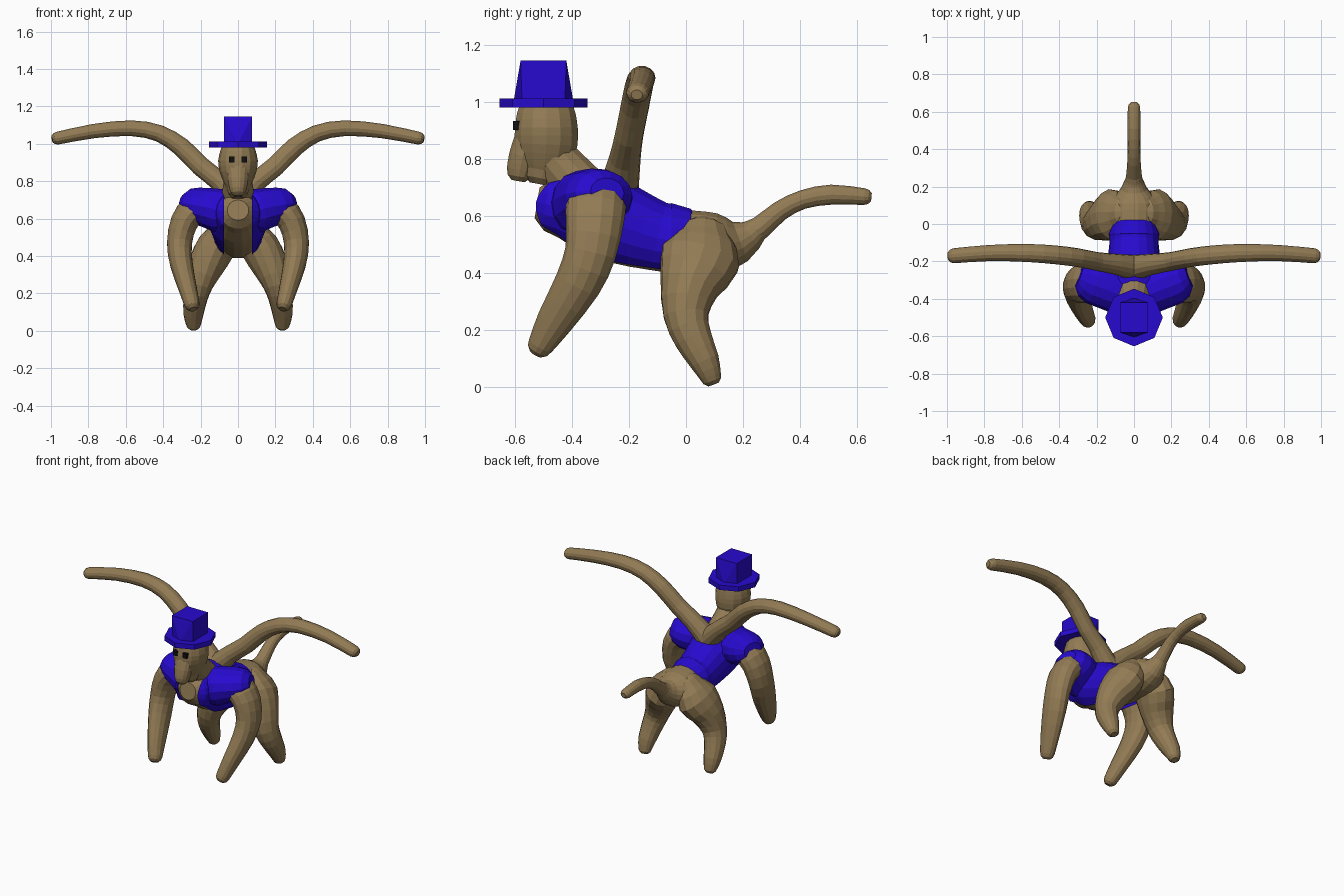
import bpy, bmesh, math
from mathutils import Vector

if "Cube" in bpy.data.objects:
    bpy.data.objects.remove(bpy.data.objects["Cube"])


def material(name, rgb):
    m = bpy.data.materials.new(name)
    m.diffuse_color = (*rgb, 1)
    m.use_nodes = True
    m.node_tree.nodes["Principled BSDF"].inputs["Base Color"].default_value = m.diffuse_color
    return m


FUR = material("fur", (0.29, 0.20, 0.09))
CLOTH = material("cloth", (0.02, 0.003, 0.62))
BLACK = material("black", (0.005, 0.005, 0.005))
X, Y = Vector((1, 0, 0)), Vector((0, 1, 0))


def finish(bm, name, mat, mirror=False):
    me = bpy.data.meshes.new(name)
    bmesh.ops.recalc_face_normals(bm, faces=bm.faces)
    bm.to_mesh(me)
    bm.free()
    ob = bpy.data.objects.new(name, me)
    bpy.context.collection.objects.link(ob)
    me.materials.append(mat)
    if mirror:
        ob.modifiers.new("mirror", 'MIRROR').use_mirror_merge = False
    return ob


def spline(pts, steps):
    """Catmull-Rom through (x, y, z, a, b) stations."""
    p = [pts[0]] + pts + [pts[-1]]
    out = []
    for i in range(1, len(p) - 2):
        for s in range(steps):
            t = s / steps
            out.append([0.5 * (2 * q1 + (q2 - q0) * t + (2 * q0 - 5 * q1 + 4 * q2 - q3) * t * t
                               + (3 * q1 - q0 - 3 * q2 + q3) * t ** 3)
                        for q0, q1, q2, q3 in zip(*p[i - 1:i + 3])])
    return out + [list(pts[-1])]


def limb(pts, ref=X, sides=14, steps=2):
    """Oval tube with rounded ends; a is the half width along ref, b across it."""
    st = spline(pts, steps)
    pos = [Vector(s[:3]) for s in st]
    rings = []
    for i, s in enumerate(st):
        t = (pos[min(i + 1, len(st) - 1)] - pos[max(i - 1, 0)]).normalized()
        rings.append((pos[i], t, s[3], s[4]))

    def cap(ring, d):
        c, t, a, b = ring
        r = min(a, b)
        return [(c + t * d * r * f, t, a * k, b * k) for f, k in ((0.5, 0.85), (0.85, 0.5))]
    rings = cap(rings[0], -1)[::-1] + rings + cap(rings[-1], 1)
    bm = bmesh.new()
    loops = []
    for c, t, a, b in rings:
        side = (ref - t * ref.dot(t)).normalized()
        up = t.cross(side)
        loops.append([bm.verts.new(c + side * a * math.cos(w) + up * b * math.sin(w))
                      for w in (2 * math.pi * k / sides for k in range(sides))])
    for l0, l1 in zip(loops, loops[1:]):
        for k in range(sides):
            n = (k + 1) % sides
            bm.faces.new((l0[k], l0[n], l1[n], l1[k]))
    bm.faces.new(loops[0])
    bm.faces.new(loops[-1])
    return bm


# Torso and open vest wrapped around it
torso = [(0, -.43, .63, .115, .11), (0, -.33, .61, .145, .145), (0, -.22, .56, .13, .135),
         (0, -.10, .52, .115, .115), (0, .02, .505, .125, .115), (0, .11, .50, .13, .11),
         (0, .19, .51, .07, .075), (0, .25, .55, .042, .042)]
finish(limb(torso, sides=18), "torso", FUR)

vest = [(x, y, z, a + .016, b + .016) for x, y, z, a, b in torso[:4]]
vest.append((0, -.05, .515, .135, .131))
bm = limb(vest, sides=18)
for px in (-.075, .075):
    bmesh.ops.bisect_plane(bm, geom=bm.verts[:] + bm.edges[:] + bm.faces[:],
                           plane_co=(px, 0, 0), plane_no=(1, 0, 0))
front = []
for f in bm.faces:
    c = f.calc_center_median()
    if abs(c.x) < .075 and (c.z < .5 or c.y < -.37):
        front.append(f)
bmesh.ops.delete(bm, geom=front, context='FACES')
finish(bm, "vest", CLOTH)

finish(limb([(.09, -.36, .64, .12, .12), (.15, -.33, .655, .125, .11),
             (.215, -.305, .668, .125, .1)], Y), "vest_shoulder", CLOTH, True)

# Neck, head and muzzle
finish(limb([(0, -.48, .82, .075, .08), (0, -.41, .74, .085, .09),
             (0, -.34, .66, .11, .10)]), "neck", FUR)
finish(limb([(0, -.49, .96, .095, .105), (0, -.49, .91, .106, .113), (0, -.49, .85, .098, .112),
             (0, -.495, .79, .075, .095), (0, -.50, .76, .06, .08)]), "head", FUR)
finish(limb([(0, -.55, .88, .06, .05), (0, -.572, .81, .056, .05),
             (0, -.582, .76, .046, .048)]), "muzzle", FUR)

# Eyes
bm = bmesh.new()
bmesh.ops.create_cube(bm, size=1)
bmesh.ops.scale(bm, vec=(.028, .03, .032), verts=bm.verts)
bmesh.ops.translate(bm, vec=(.034, -.592, .917), verts=bm.verts)
finish(bm, "eye", BLACK, True)

# Front legs, hind legs, wings, tail
finish(limb([(.17, -.31, .66, .09, .075), (.235, -.315, .645, .105, .082),
             (.288, -.32, .58, .102, .075), (.313, -.335, .47, .09, .068),
             (.303, -.38, .36, .082, .062), (.27, -.46, .23, .065, .05),
             (.247, -.51, .145, .046, .042)], Y), "front_leg", FUR, True)
finish(limb([(.07, .06, .52, .08, .10), (.115, .05, .45, .105, .142), (.17, .012, .35, .098, .105),
             (.208, 0, .25, .075, .08), (.228, .025, .17, .064, .068),
             (.238, .065, .09, .054, .054), (.238, .085, .04, .042, .04)]), "hind_leg", FUR, True)
finish(limb([(.0, -.235, .70, .07, .07), (.10, -.215, .80, .056, .056), (.20, -.20, .88, .05, .054),
             (.30, -.18, .98, .05, .052), (.42, -.165, 1.055, .05, .046),
             (.57, -.155, 1.083, .048, .043), (.77, -.155, 1.068, .043, .039),
             (.965, -.17, 1.03, .04, .035)], Y), "wing", FUR, True)
finish(limb([(0, .21, .53, .05, .05), (0, .26, .558, .042, .042), (0, .33, .617, .036, .036),
             (0, .41, .657, .034, .034), (0, .51, .674, .035, .036),
             (0, .625, .667, .033, .03)]), "tail", FUR)

# Hat: octagonal brim and a crown rising from a hexagon to a square top
bm = bmesh.new()
bmesh.ops.create_cone(bm, cap_ends=True, segments=8, radius1=.154, radius2=.154, depth=.032)
bmesh.ops.translate(bm, vec=(0, -.5, .996), verts=bm.verts)
finish(bm, "hat_brim", CLOTH)

bm = bmesh.new()
for sx in (-1, 1):
    for sy in (-1, 1):
        bm.verts.new((.076 * sx, -.5 + .08 * sy, 1.145))
        bm.verts.new((.076 * sx, -.5 + .075 * sy, 1.0))
for sy in (-1, 1):
    bm.verts.new((0, -.5 + .105 * sy, 1.0))
bmesh.ops.convex_hull(bm, input=bm.verts)
bmesh.ops.dissolve_limit(bm, angle_limit=.02, verts=bm.verts[:], edges=bm.edges[:])
finish(bm, "hat_crown", CLOTH)
